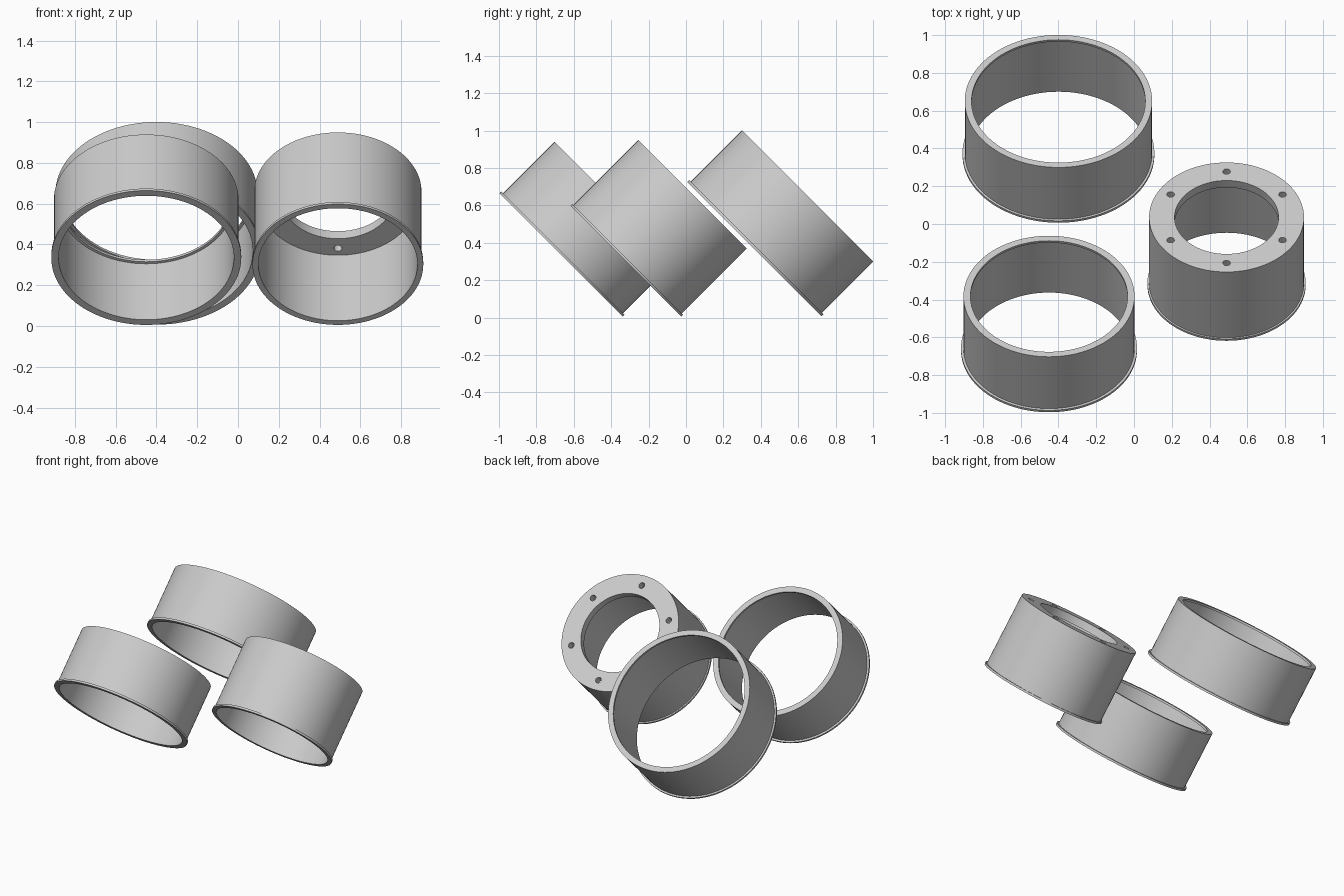
import bpy, bmesh, math

if "Cube" in bpy.data.objects:
    bpy.data.objects.remove(bpy.data.objects["Cube"])

SEG = 96
TILT = -math.pi / 4          # every ring leans back 45 degrees

grey = bpy.data.materials.new("satin_grey")
grey.diffuse_color = (0.6, 0.6, 0.6, 1)
grey.use_nodes = True
grey.node_tree.nodes["Principled BSDF"].inputs["Base Color"].default_value = grey.diffuse_color


def lathe(name, profile):
    """Revolve a closed (radius, height) profile around local z."""
    bm = bmesh.new()
    rings = []
    for i in range(SEG):
        a = 2 * math.pi * i / SEG
        rings.append([bm.verts.new((r * math.cos(a), r * math.sin(a), h)) for r, h in profile])
    n = len(profile)
    for i in range(SEG):
        p, q = rings[i], rings[(i + 1) % SEG]
        for j in range(n):
            k = (j + 1) % n
            bm.faces.new((p[j], q[j], q[k], p[k]))
    bmesh.ops.recalc_face_normals(bm, faces=bm.faces)
    mesh = bpy.data.meshes.new(name)
    bm.to_mesh(mesh)
    bm.free()
    mesh.materials.append(grey)
    obj = bpy.data.objects.new(name, mesh)
    bpy.context.collection.objects.link(obj)
    return obj


def activate(obj):
    bpy.ops.object.select_all(action='DESELECT')
    obj.select_set(True)
    bpy.context.view_layer.objects.active = obj


def sleeve(name, centre, flange, body, bore, mouth, length, lip, bolts=0):
    """Flanged tube with an inward lip at its upper end and optional bolt holes."""
    rim = 0.014
    obj = lathe(name, [(bore, 0), (flange, 0), (flange, rim), (body, rim), (body, length),
                       (mouth, length), (mouth, length - lip), (bore, length - lip)])
    # bolt holes through the end plate
    if bolts:
        bm = bmesh.new()
        for i in range(bolts):
            a = math.pi / 2 + 2 * math.pi * i / bolts
            made = bmesh.ops.create_cone(bm, cap_ends=True, segments=24, radius1=0.02,
                                         radius2=0.02, depth=lip * 3)
            bmesh.ops.translate(bm, verts=made["verts"],
                                vec=(0.342 * math.cos(a), 0.342 * math.sin(a), length - lip / 2))
        mesh = bpy.data.meshes.new("bolt_cutter")
        bm.to_mesh(mesh)
        bm.free()
        mesh.materials.append(grey)
        cutter = bpy.data.objects.new("bolt_cutter", mesh)
        bpy.context.collection.objects.link(cutter)
        cutter.hide_render = True
        mod = obj.modifiers.new("bolt_holes", 'BOOLEAN')
        mod.operation = 'DIFFERENCE'
        mod.solver = 'EXACT'
        mod.object = cutter
        activate(obj)
        bpy.ops.object.modifier_apply(modifier=mod.name)
        bpy.data.objects.remove(cutter)
    activate(obj)
    bpy.ops.object.shade_smooth_by_angle(angle=math.radians(30))
    obj.location = centre
    obj.rotation_euler = (TILT, 0, 0)
    return obj


# the centre is the middle of the flanged lower end
sleeve("front_ring", (-0.45, -0.667, 0.335), 0.466, 0.453, 0.430, 0.416, 0.402, 0.014)
sleeve("back_ring", (-0.40, 0.366, 0.366), 0.508, 0.496, 0.473, 0.460, 0.402, 0.014)
sleeve("bolted_hub", (0.49, -0.322, 0.302), 0.419, 0.410, 0.390, 0.275, 0.506, 0.052, bolts=6)
